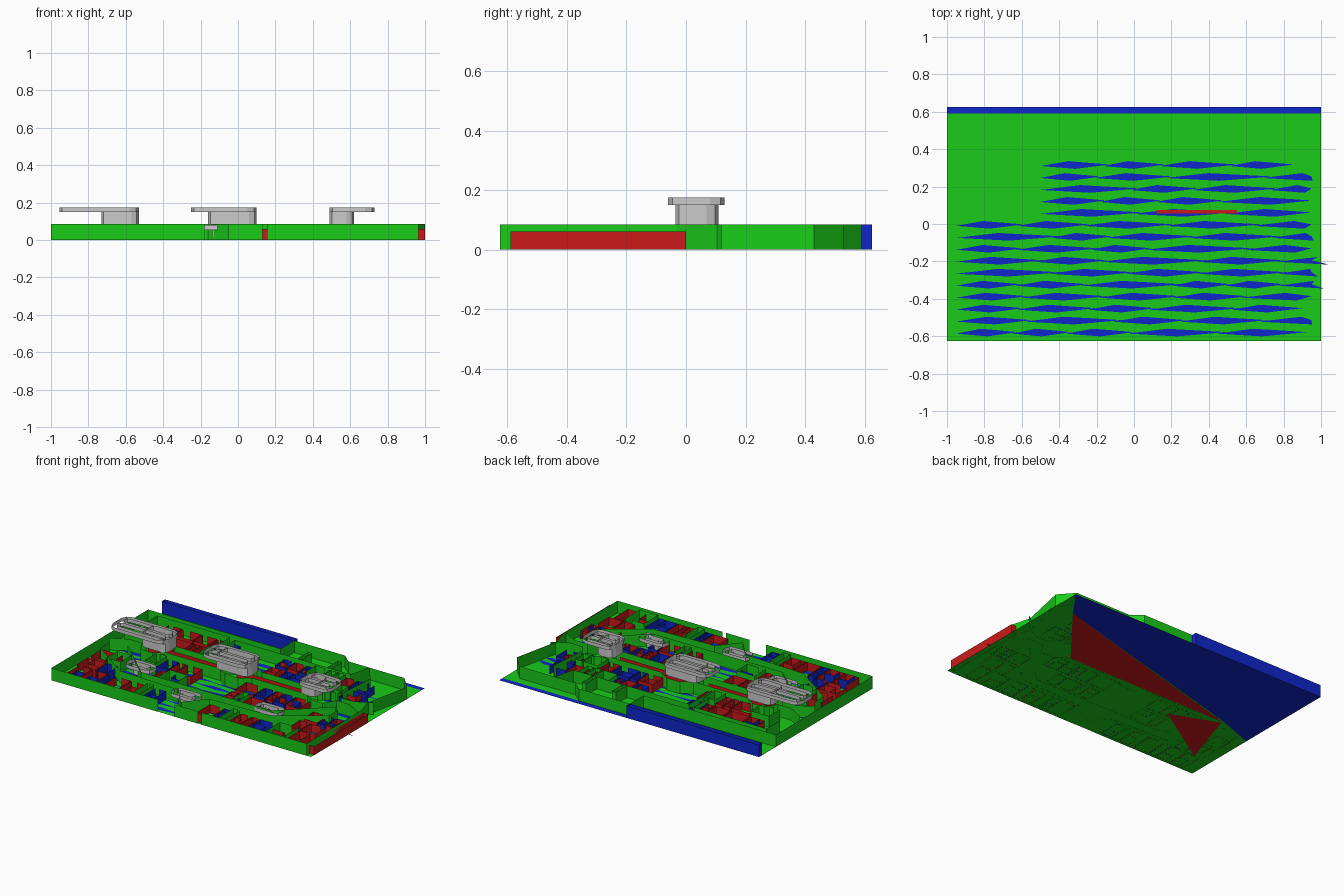
import bpy, math, random

if "Cube" in bpy.data.objects:
    bpy.data.objects.remove(bpy.data.objects["Cube"])

random.seed(4)
H, L = 0.085, 0.06          # full-height and low walls


def mat(name, c):
    m = bpy.data.materials.new(name)
    m.diffuse_color = (*c, 1)
    m.use_nodes = True
    m.node_tree.nodes["Principled BSDF"].inputs["Base Color"].default_value = m.diffuse_color
    return m


GREEN = mat("green", (0.01, 0.6, 0.01))
BLUE = mat("blue", (0.005, 0.02, 0.6))
RED = mat("red", (0.6, 0.01, 0.01))


def mesh(name, verts, faces, m):
    me = bpy.data.meshes.new(name)
    me.from_pydata(verts, [], faces)
    ob = bpy.data.objects.new(name, me)
    bpy.context.collection.objects.link(ob)
    if m:
        me.materials.append(m)
    return ob


def ribbons(name, paths, z0, z1, m):
    """Zero-thickness vertical sheets along plan polylines."""
    v, f = [], []
    for p in paths:
        for i, (x, y) in enumerate(p):
            k = len(v)
            v += [(x, y, z0), (x, y, z1)]
            if i:
                f.append((k - 2, k, k + 1, k - 1))
    return mesh(name, v, f, m)


def flats(name, polys, z, m):
    v, f = [], []
    for p in polys:
        f.append(tuple(range(len(v), len(v) + len(p))))
        v += [(x, y, z) for x, y in p]
    return mesh(name, v, f, m)


def box(x0, y0, x1, y1):
    return [(x0, y0), (x1, y0), (x1, y1), (x0, y1), (x0, y0)]


def mirrored(half):
    """Mirror a right-hand half path across x = 0 into one polyline."""
    return [(-x, y) for x, y in reversed(half)] + half


def rounded(cx, cy, w, d, c):
    """Closed rectangle with two-step rounded corners."""
    pts = []
    for q, (sx, sy) in enumerate(((1, 1), (-1, 1), (-1, -1), (1, -1))):
        for k in range(3):
            t = math.pi / 2 * (q + k / 2)
            pts.append((cx + sx * (w / 2 - c) + c * math.cos(t), cy + sy * (d / 2 - c) + c * math.sin(t)))
    return pts + pts[:1]


# Floor sheet, with overlapping colour patches above and below
flats("floor", [box(-1, -.625, 1, .59)[:4]], .001, GREEN)
flats("floor_back_strip", [box(-1, .59, 1, .625)[:4]], .001, BLUE)
flats("underside_blue", [[(1, .625), (-1, .625), (-1, -.1), (-.73, 0), (.86, .43)]], 0, BLUE)
flats("underside_red", [[(.86, .43), (.51, -.01), (-.73, -.01)],
                        [(-.73, -.02), (-.4, -.15), (-.87, -.45)]], 0, RED)
streaks = []
for i in range(15):
    y = .31 - i * .064
    a = -.95 if i > 4 else -.5
    while a < .8:
        w = random.uniform(.3, .6)
        streaks.append([(a, y), (a + w / 2, y - .015), (min(a + w, .95), y + .008), (a + w * .4, y + .026)])
        a += w * .9
flats("floor_blue_streaks", streaks, .0016, BLUE)
flats("corridor_red_floor", [box(.12, .055, .55, .075)[:4]], .002, RED)

# Outer shell, with two door gaps at the front
ribbons("outer_wall", [
    [(-.18, -.625), (-1, -.625), (-1, .44), (.02, .44), (.02, .59), (.41, .59), (.48, .53), (.91, .53), (1, .43)],
    [(-.05, -.625), (.13, -.625)],
    [(.155, -.625), (.965, -.625), (.965, -.03), (.93, .1), (1, .43)]], 0, H, GREEN)
ribbons("back_wall", [box(-1, .59, .02, .625)], 0, H, BLUE)
ribbons("side_low_wall", [box(.965, -.59, 1, 0)], 0, L, RED)

# Full-height spine corridor with widened stair halls, and the angled halls below it
spine = [(.05, .14), (.12, .09), (.55, .09), (.61, .14), (.7, .14), (.75, .06), (.85, .06), (.96, .12)]
lower = [(x, .07 - y) for x, y in spine]
ring = [(.08, -.35), (.5, -.35), (.8, -.07)]
ring_outer = [(0, -.57), (.12, -.43), (.58, -.41), (.88, -.2), (.88, -.1)]
ribbons("corridor_walls", [mirrored(p) for p in (spine, lower, ring)]
        + [[(x - .04, y) for x, y in mirrored(ring_outer)]], 0, H, GREEN)
# Upper hall walls and the angled rear passage
ribbons("rear_halls", [[(-.9, .25), (-.9, .4), (-.34, .4), (-.34, .22)],
                       [(-.29, .13), (-.29, .38), (.6, .38), (.64, .53), (.74, .4), (.72, .12)]], 0, H, GREEN)
ribbons("rear_hall_fins", [box(x, .38, x + .03, .5) for x in (.19, .42)], 0, H, GREEN)
ribbons("spine_red_walls", [[(s * .08 - .1, y), (s * .6 - .1, y)] for s in (-1, 1) for y in (.01, .065)], 0, L, RED)

# Room rows: open-fronted cells of varied width, mixed colours
bins = {"green": [], "blue": [], "red": []}
bands = [(-.605, -.45, .92), (-.33, -.21, .45), (-.18, -.05, .6), (.11, .23, .85), (.265, .37, .8)]
# Each band holds a row of cells either side of the middle hall
rows = [(s, gap, w, y0, y1) for y0, y1, w in bands for s, gap in ((-1, .24), (1, .1))]
# Short rows outside the angled halls
rows += [(s, .7, .95, y, y + .12) for s in (-1, 1) for y in (-.44, -.29)]
for n, (side, x, end, y0, y1) in enumerate(rows):
    near, far = (y0, y1) if n % 4 < 2 else (y1, y0)
    while x < end - .05:
        b = min(x + random.choice((.06, .09, .12, .15)), end)
        m = near + random.uniform(.4, .65) * (far - near)
        door = x + (b - x) * .6
        c = random.choice(("green", "blue", "red", "red"))
        cell = [(door, far), (x, far), (x, near), (b - .01, near), (b - .01, far)]
        bins[c].append([(side * u, v) for u, v in cell])
        if random.random() < .6:
            part = [(x, m), (door, m), (door, near)]
            bins[random.choice(("blue", "red"))].append([(side * u, v) for u, v in part])
        x = b
for key, m, h in (("green", GREEN, H - .005), ("blue", BLUE, L), ("red", RED, L)):
    ribbons(key + "_room_partitions", bins[key], 0, h, m)

# Three raised grey towers with ribbon loops on top: tower centre, width, loop centre, width
for name, tx, tw, lx, lw in (("left", -.63, .2, -.743, .425), ("centre", -.03, .26, -.075, .35),
                             ("right", .555, .13, .61, .24)):
    ribbons(name + "_tower", [rounded(tx, .037, tw, .145, .04)], H, .175, None)
    ribbons(name + "_tower_loops", [rounded(lx, .035, lw, .19, .05)]
            + [rounded(lx, y, lw - .06, .055, .025) for y in (0, .075)], .15, .175, None)

# Small grey loops in the lower halls
for name, x, y in (("left", -.57, -.25), ("centre", -.09, -.44), ("right", .46, -.31)):
    ribbons(name + "_lower_loop", [rounded(x, y, .2, .1, .035), rounded(x, y, .13, .05, .02)], .055, .08, None)
    ribbons(name + "_lower_post", [rounded(x, y, .1, .06, .02)], .015, .06, None)
